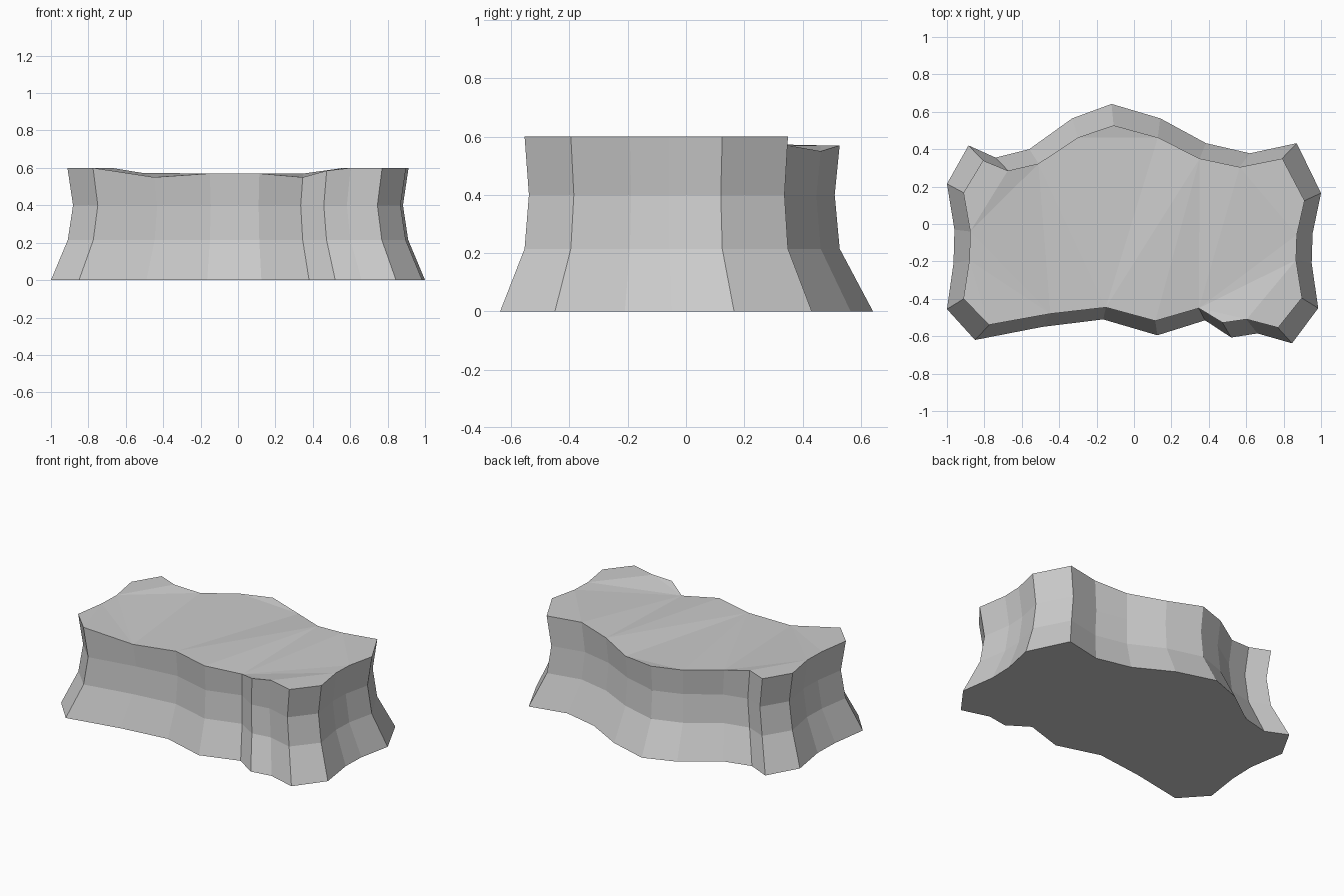
import bpy, bmesh

if "Cube" in bpy.data.objects:
    bpy.data.objects.remove(bpy.data.objects["Cube"])

# Footprint outline, counterclockwise from front left: x, y, rim height
outline = [
    (-.85, -.62, .6), (-.49, -.55, .55), (-.165, -.51, .57), (.125, -.595, .57),
    (.38, -.515, .55), (.52, -.607, .585), (.66, -.585, .6), (.845, -.638, .6),
    (.985, -.45, .6), (.95, -.21, .6), (.955, -.05, .6), (1, .165, .6),
    (.87, .432, .6), (.62, .378, .6), (.385, .432, .57), (.14, .565, .55),
    (-.12, .642, .57), (-.33, .565, .57), (-.56, .40, .573), (-.74, .355, .6),
    (-.885, .42, .6), (-1, .215, .6), (-.96, -.03, .6), (-.965, -.21, .6),
    (-1, -.455, .6)]

# Waisted levels: x scale, y scale, y shift, height (None = rim height)
levels = [(1, 1, 0, 0), (.91, .845, -.015, .215),
          (.882, .82, -.016, .4), (.912, .845, -.015, None)]

bm = bmesh.new()
rings = [[bm.verts.new((x * sx, y * sy + dy, h if z is None else z))
          for x, y, h in outline] for sx, sy, dy, z in levels]

# Side walls
n = len(outline)
for low, high in zip(rings, rings[1:]):
    for i in range(n):
        j = (i + 1) % n
        bm.faces.new((low[i], low[j], high[j], high[i]))

# Flat underside and uneven top
bm.faces.new(rings[0][::-1])
top = bm.faces.new(rings[-1])
bmesh.ops.triangulate(bm, faces=[top], ngon_method='BEAUTY')
bmesh.ops.recalc_face_normals(bm, faces=bm.faces[:])

mesh = bpy.data.meshes.new("rock_ledge")
bm.to_mesh(mesh)
bm.free()
bpy.context.collection.objects.link(bpy.data.objects.new("rock_ledge", mesh))
